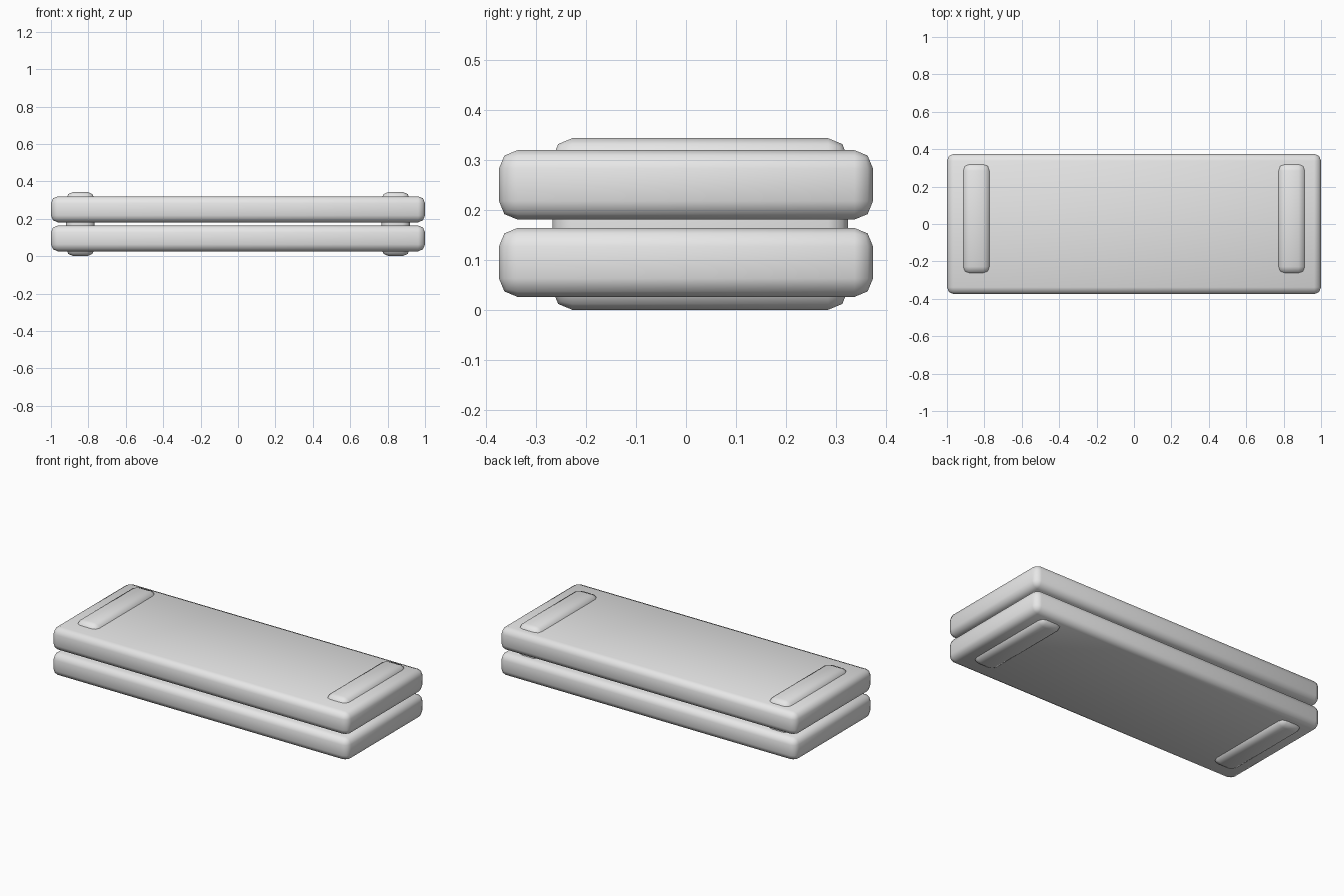
import bpy

cube = bpy.data.objects.get("Cube")
if cube:
    bpy.data.objects.remove(cube, do_unlink=True)

grey = bpy.data.materials.new("light_grey")
grey.use_nodes = True
colour = (0.8, 0.8, 0.8, 1)
grey.diffuse_color = colour
grey.node_tree.nodes["Principled BSDF"].inputs["Base Color"].default_value = colour


def rounded_box(name, low, high, radius):
    """Box between two corners with smooth, two-step rounded edges."""
    centre = [(a + b) / 2 for a, b in zip(low, high)]
    bpy.ops.mesh.primitive_cube_add(size=1, location=centre)
    box = bpy.context.object
    box.name = name
    box.scale = [b - a for a, b in zip(low, high)]
    bpy.ops.object.transform_apply(location=False, rotation=False, scale=True)
    bevel = box.modifiers.new("rounded_edges", "BEVEL")
    bevel.width = radius
    bevel.segments = 2
    box.data.materials.append(grey)
    bpy.ops.object.shade_smooth()
    return box


# Two stacked slabs with a narrow gap
for name, bottom, top in (("lower_slab", 0.026, 0.164), ("upper_slab", 0.181, 0.32)):
    rounded_box(name, (-1, -0.375, bottom), (1, 0.375, top), 0.037)

# End bars running through both slabs
for name, x in (("right_bar", -0.843), ("left_bar", 0.843)):
    rounded_box(name, (x - 0.076, -0.268, 0), (x + 0.076, 0.325, 0.344), 0.04)
